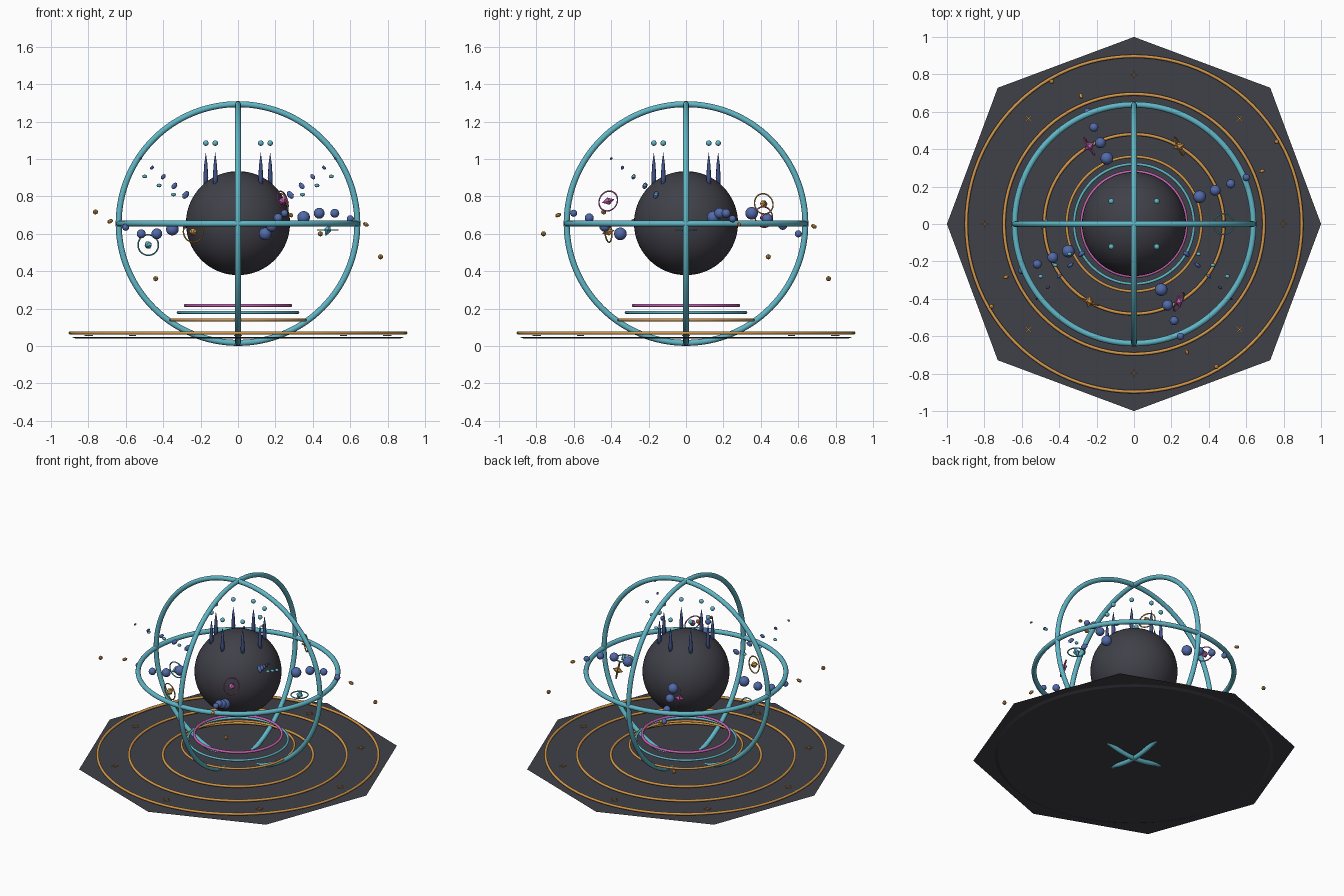
import bpy, bmesh, math
from mathutils import Vector, Matrix, Euler

if "Cube" in bpy.data.objects:
    bpy.data.objects.remove(bpy.data.objects["Cube"])


def material(name, rgb):
    m = bpy.data.materials.new(name)
    m.diffuse_color = (*rgb, 1)
    m.use_nodes = True
    m.node_tree.nodes["Principled BSDF"].inputs["Base Color"].default_value = m.diffuse_color
    return m


DARK = material("charcoal", (0.051, 0.051, 0.066))
TEAL = material("teal", (0.12, 0.47, 0.57))
GOLD = material("gold", (0.64, 0.31, 0.07))
PINK = material("pink", (0.55, 0.12, 0.43))
BLUE = material("blue", (0.085, 0.145, 0.40))
NAVY = material("navy", (0.055, 0.09, 0.26))
C = 0.657  # height of the central globe


def finish(name, bm, mat, smooth=True):
    bmesh.ops.recalc_face_normals(bm, faces=bm.faces)
    me = bpy.data.meshes.new(name)
    bm.to_mesh(me)
    bm.free()
    me.materials.append(mat)
    for p in me.polygons:
        p.use_smooth = smooth
    ob = bpy.data.objects.new(name, me)
    bpy.context.collection.objects.link(ob)
    return ob


def ring(name, major, minor, loc, mat, rot=(0, 0, 0), n=96, k=10):
    bpy.ops.mesh.primitive_torus_add(major_segments=n, minor_segments=k, major_radius=major,
                                     minor_radius=minor, location=loc, rotation=rot)
    ob = bpy.context.object
    ob.name = name
    ob.data.materials.append(mat)
    bpy.ops.object.shade_smooth()
    return ob


def ball(name, r, loc, mat, scale=(1, 1, 1), rot=(0, 0, 0), seg=16, smooth=True):
    bm = bmesh.new()
    bmesh.ops.create_uvsphere(bm, u_segments=seg, v_segments=max(4, seg // 2), radius=r)
    ob = finish(name, bm, mat, smooth)
    ob.location, ob.scale, ob.rotation_euler = loc, scale, rot
    return ob


def lathe(name, profile, loc, mat, n=8):
    bm = bmesh.new()
    vs = [bm.verts.new((r, 0, z)) for r, z in profile]
    es = [bm.edges.new(p) for p in zip(vs, vs[1:])]
    bmesh.ops.spin(bm, geom=vs + es, cent=(0, 0, 0), axis=(0, 0, 1),
                   angle=math.tau, steps=n)
    bmesh.ops.remove_doubles(bm, verts=bm.verts, dist=1e-5)
    ob = finish(name, bm, mat)
    ob.location = loc
    return ob


def polar(r, deg, z):
    a = math.radians(deg)
    return Vector((r * math.cos(a), r * math.sin(a), z))


# Eight-cornered floor sheet with a thin round slab under it
bm = bmesh.new()
bm.faces.new([bm.verts.new(polar(1.0 if i % 2 == 0 else 1.03, i * 45, 0.05)) for i in range(8)])
finish("floor", bm, DARK, False)
bm = bmesh.new()
bmesh.ops.create_cone(bm, cap_ends=True, segments=64, radius1=0.87, radius2=0.89, depth=0.008,
                      matrix=Matrix.Translation((0, 0, 0.045)))
finish("floor_slab", bm, DARK, False)

# Floor rings and the stepped rings below the globe
for i, r in enumerate((0.48, 0.695, 0.897)):
    ring(f"floor_ring_{i}", r, 0.009, (0, 0, 0.07), GOLD)
ring("step_ring_low", 0.36, 0.008, (0, 0, 0.14), GOLD)
ring("step_ring_mid", 0.32, 0.008, (0, 0, 0.18), TEAL)
ring("step_ring_top", 0.28, 0.009, (0, 0, 0.217), PINK)

# Small crosses on the floor
for i in range(8):
    bm = bmesh.new()
    for turn in (0, math.pi / 2):
        bmesh.ops.create_cube(bm, size=1, matrix=Matrix.Rotation(turn, 4, 'Z')
                              @ Matrix.Diagonal((0.045, 0.006, 0.006, 1)))
    ob = finish(f"floor_cross_{i}", bm, GOLD, False)
    ob.location = polar(0.797, i * 45, 0.056)
    ob.rotation_euler.z = math.radians(i * 45)

# Globe and its three cage hoops
ball("globe", 0.278, (0, 0, C), DARK, seg=64)
for name, rot in (("level", (0, 0, 0)), ("front", (math.pi / 2, 0, 0)), ("side", (0, math.pi / 2, 0))):
    ring(f"hoop_{name}", 0.638, 0.016, (0, 0, C - 0.002), TEAL, rot, 128, 12)

# Crown of spires, each with a floating bead
for i in range(8):
    p = polar(0.172, i * 45, 0)
    lathe(f"spire_{i}", ((0, 0.86), (0.011, 0.865), (0.013, 0.90), (0.009, 0.97), (0, 1.035)), p, NAVY)
    ball(f"spire_bead_{i}", 0.015, p + Vector((0, 0, 1.085)), TEAL)

# Four wavy arms of shrinking balls, ending in gold nuggets
ARMS = ((0.688, 0.71, 0.71, 0.68, 0.65), (0.71, 0.68, 0.645, 0.60, 0.64),
        (0.625, 0.60, 0.60, 0.635, 0.667), (0.60, 0.64, 0.685, 0.71, 0.70))
for a, heights in enumerate(ARMS):
    deg = 22.5 + 90 * a
    for j, z in enumerate(heights[:4]):
        ball(f"arm_{a}_ball_{j}", 0.034 - 0.005 * j, polar(0.38 + 0.09 * j, deg, z), BLUE)
    ball(f"arm_{a}_tip", 0.014, polar(0.74, deg, heights[4]), GOLD, (1.3, 0.8, 0.8),
         (0, 0.4, math.radians(deg)), 8, False)

# Outer floating nuggets
for i, z in enumerate((0.477, 0.36, 0.717, 0.60)):
    ball(f"nugget_{i}", 0.014, polar(0.88, 30 + 90 * i, z), GOLD, seg=8, smooth=False)

# Two mirrored wings of loose feathers
for side, s in (("left", -1), ("right", 1)):
    for j in range(5):
        p = (s * (0.28 + 0.06 * j), -0.16 - 0.06 * j, 0.808 + 0.0485 * j)
        ball(f"{side}_feather_{j}", 0.026 - 0.004 * j, p, NAVY if j > 2 else BLUE,
             (1, 0.5, 0.65), (0, s * 0.7, s * -0.6), 8)
    for j in range(3):
        p = (s * (0.345 + 0.077 * j), -0.16 - 0.06 * j, 0.81 + 0.0485 * j)
        ball(f"{side}_small_feather_{j}", 0.014, p, TEAL, (1, 0.8, 0.7), seg=8)

# Six ringed crystals: height, colour, ring axis
CRYSTALS = ((0.62, TEAL, (0, 0, 1)), (0.76, GOLD, (1, 0.5, 0.2)), (0.69, PINK, (0.8, 0.5, 0.1)),
            (0.54, TEAL, (0.1, 1, 0.1)), (0.61, GOLD, (0.35, 1, 0.1)), (0.775, PINK, (1, -0.5, 0.3)))
for i, (z, mat, axis) in enumerate(CRYSTALS):
    p = polar(0.48, 60 * i, z)
    q = Vector(axis).to_track_quat('Z', 'Y').to_euler()
    ring(f"crystal_{i}_ring", 0.055, 0.004, p, mat, q, 32, 6)
    bm = bmesh.new()
    for sgn in (1, -1):
        bmesh.ops.create_cone(bm, segments=6, radius1=0.022, radius2=0, depth=0.035,
                              matrix=Matrix.Rotation(0 if sgn > 0 else math.pi, 4, 'X')
                              @ Matrix.Translation((0, 0, 0.0175)))
    bmesh.ops.remove_doubles(bm, verts=bm.verts, dist=1e-4)
    ob = finish(f"crystal_{i}", bm, mat, False)
    ob.location = p
    ob.rotation_euler = Euler((0, math.radians(75 if i else 20), math.radians(20 * i)))
